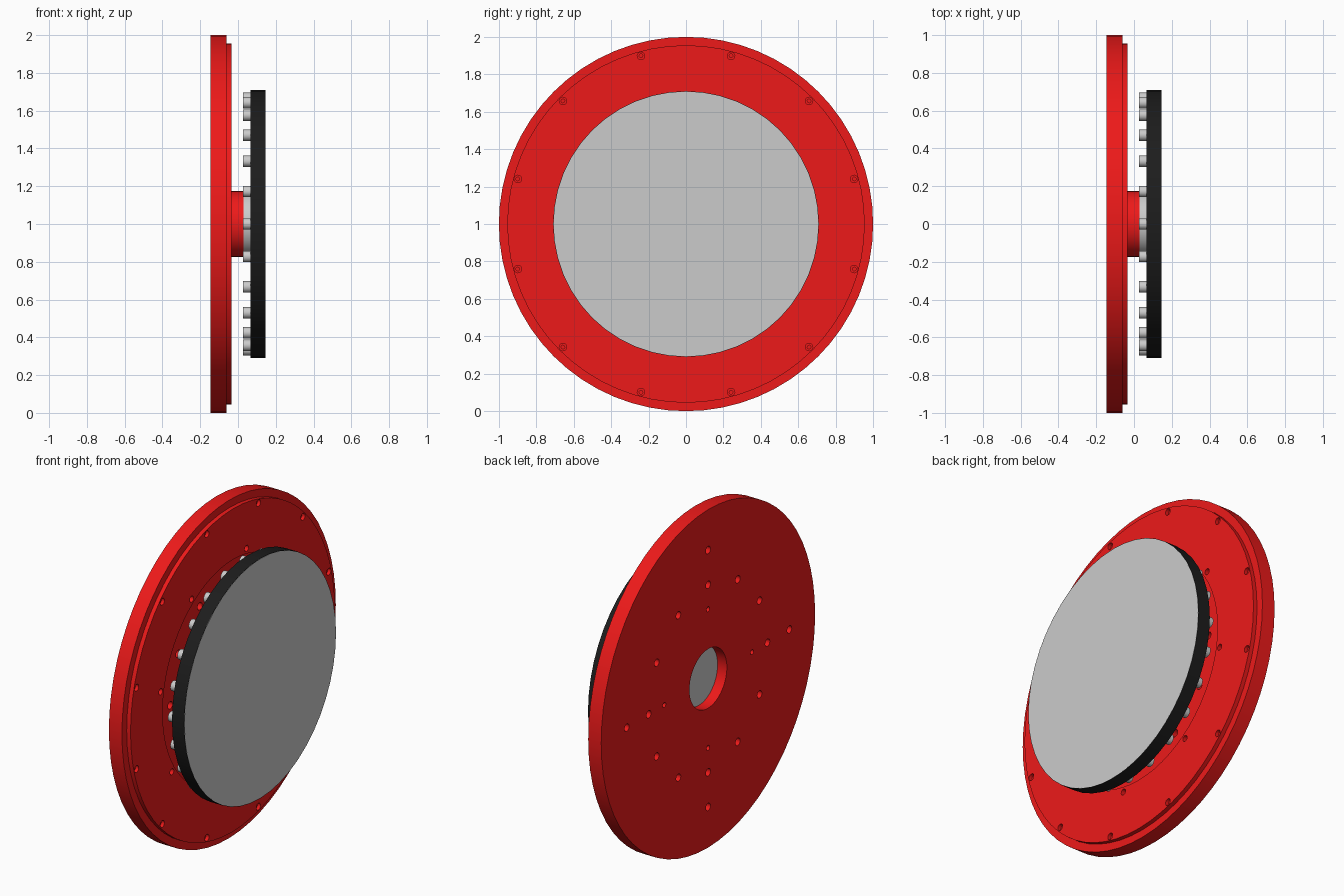
import bpy, bmesh, math
from mathutils import Matrix, Vector

if "Cube" in bpy.data.objects:
    bpy.data.objects.remove(bpy.data.objects["Cube"])


def material(name, rgb):
    m = bpy.data.materials.new(name)
    m.diffuse_color = (*rgb, 1)
    m.use_nodes = True
    m.node_tree.nodes["Principled BSDF"].inputs["Base Color"].default_value = m.diffuse_color
    return m


RED = material("red_paint", (0.85, 0.01, 0.01))
BLACK = material("black_rubber", (0.012, 0.012, 0.012))


def add_object(name, bm, mat=None):
    bmesh.ops.recalc_face_normals(bm, faces=bm.faces)
    me = bpy.data.meshes.new(name)
    bm.to_mesh(me)
    bm.free()
    ob = bpy.data.objects.new(name, me)
    bpy.context.collection.objects.link(ob)
    if mat:
        me.materials.append(mat)
    return ob


def smooth(ob):
    bpy.ops.object.select_all(action='DESELECT')
    ob.select_set(True)
    bpy.context.view_layer.objects.active = ob
    bpy.ops.object.shade_smooth_by_angle(angle=math.radians(30))


def lathe(name, profile, sides, mat=None):
    """Closed (x, radius) profile turned about the x axis at z = 1."""
    bm = bmesh.new()
    rings = []
    for i in range(sides):
        a = 2 * math.pi * i / sides
        rings.append([bm.verts.new((x, r * math.cos(a), 1 + r * math.sin(a)))
                      for x, r in profile])
    n = len(profile)
    for i in range(sides):
        a, b = rings[i], rings[(i + 1) % sides]
        for j in range(n):
            k = (j + 1) % n
            bm.faces.new((a[j], a[k], b[k], b[j]))
    return add_object(name, bm, mat)


def add_cylinders(bm, count, ring, radius, x0, x1, start=0, sides=16):
    """Ring of small cylinders pointing along x."""
    for i in range(count):
        a = math.radians(start) + 2 * math.pi * i / count
        pos = Vector(((x0 + x1) / 2, ring * math.cos(a), 1 + ring * math.sin(a)))
        bmesh.ops.create_cone(
            bm, cap_ends=True, segments=sides, radius1=radius, radius2=radius,
            depth=x1 - x0,
            matrix=Matrix.Translation(pos) @ Matrix.Rotation(math.pi / 2, 4, 'Y'))


def cylinder(name, radius, x0, x1, mat=None, sides=48):
    bm = bmesh.new()
    add_cylinders(bm, 1, 0, radius, x0, x1, 0, sides)
    ob = add_object(name, bm, mat)
    smooth(ob)
    return ob


def drill(ob, bm):
    """Subtract a set of cylinders and bake the result."""
    cutter = add_object("drill_cutter", bm)
    cutter.hide_render = True
    mod = ob.modifiers.new("drill", 'BOOLEAN')
    mod.operation = 'DIFFERENCE'
    mod.solver = 'EXACT'
    mod.object = cutter
    bpy.context.view_layer.objects.active = ob
    bpy.ops.object.modifier_apply(modifier=mod.name)
    bpy.data.objects.remove(cutter)


# Stepped base plate with centre bore and a shallow front recess
plate = lathe("base_plate", [
    (-0.145, 0.175), (-0.145, 1.0), (-0.06, 1.0), (-0.06, 0.955),
    (-0.035, 0.955), (-0.035, 0.655), (-0.055, 0.655), (-0.055, 0.175)], 64, RED)

# Mounting holes, blind rear holes and front screw holes
holes = bmesh.new()
add_cylinders(holes, 12, 0.555, 0.022, -0.2, 0.0)
add_cylinders(holes, 4, 0.76, 0.022, -0.2, -0.08)
add_cylinders(holes, 4, 0.41, 0.015, -0.2, -0.08)
add_cylinders(holes, 8, 0.685, 0.018, -0.065, 0.0, 79)
add_cylinders(holes, 12, 0.93, 0.02, -0.055, 0.0, 15)
drill(plate, holes)
sockets = bmesh.new()
add_cylinders(sockets, 12, 0.93, 0.01, -0.08, 0.0, 15, 12)
drill(plate, sockets)
smooth(plate)

# Hub: grey plug in the bore, red spacer, grey collar
cylinder("bore_plug", 0.174, -0.085, -0.055)
cylinder("hub_spacer", 0.174, -0.055, 0.03, RED)
cylinder("hub_collar", 0.17, 0.03, 0.066)

# Front disc: black rim around a grey core
rim = lathe("disc_rim", [(0.065, 0.70), (0.065, 0.71), (0.1445, 0.71), (0.1445, 0.70)],
            48, BLACK)
smooth(rim)
cylinder("disc_core", 0.7085, 0.066, 0.145)

# Ring of bolt heads behind the disc
bolts = bmesh.new()
add_cylinders(bolts, 24, 0.665, 0.03, 0.027, 0.066)
smooth(add_object("bolt_heads", bolts))
